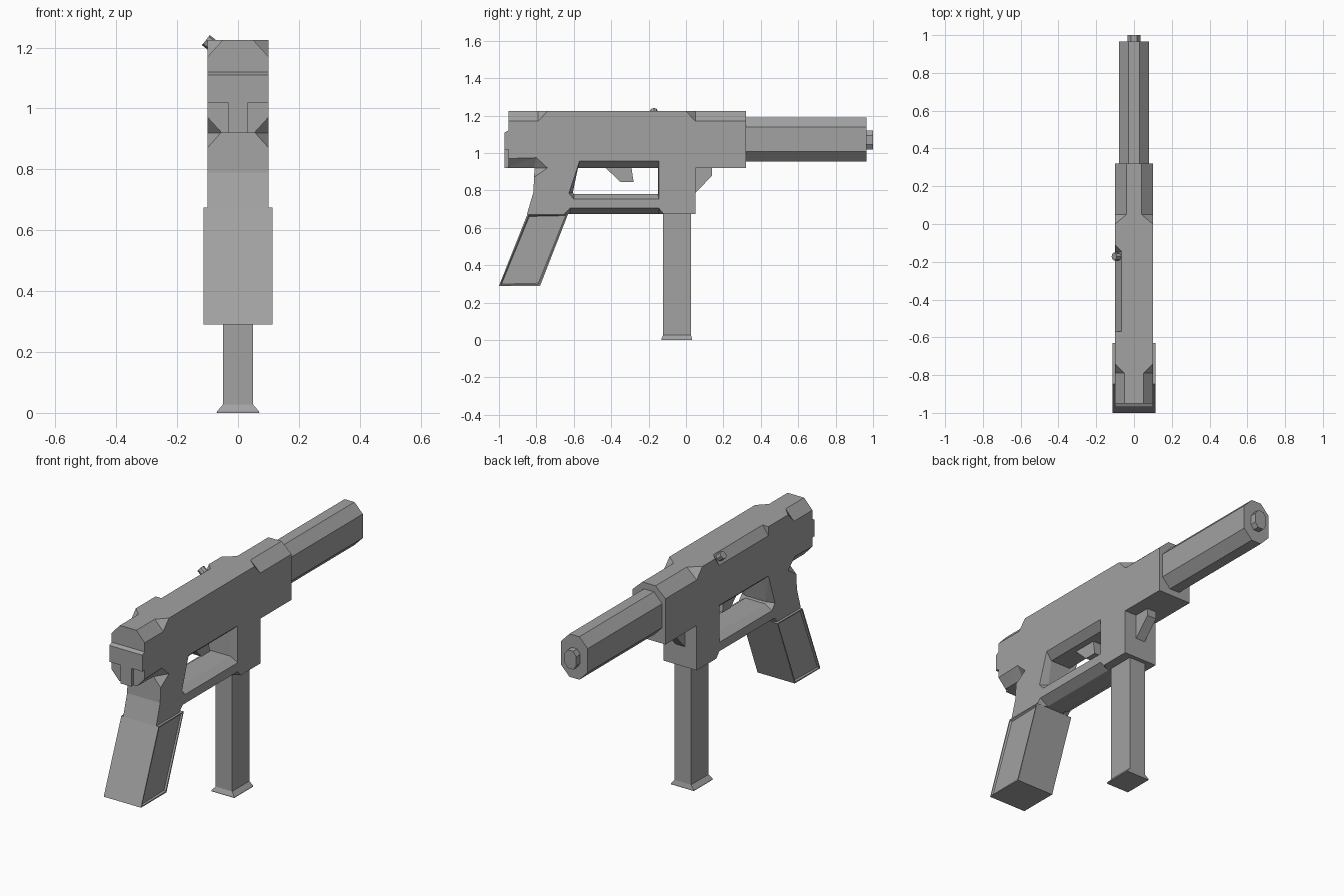
import bpy, bmesh, math
from mathutils import Vector

if "Cube" in bpy.data.objects:
    bpy.data.objects.remove(bpy.data.objects["Cube"])

metal = bpy.data.materials.new("dark_grey")
metal.diffuse_color = (.36, .36, .36, 1)
metal.use_nodes = True
metal.node_tree.nodes["Principled BSDF"].inputs["Base Color"].default_value = metal.diffuse_color


def make(name, bm):
    bmesh.ops.recalc_face_normals(bm, faces=bm.faces)
    me = bpy.data.meshes.new(name)
    bm.to_mesh(me)
    bm.free()
    me.materials.append(metal)
    ob = bpy.data.objects.new(name, me)
    bpy.context.collection.objects.link(ob)
    return ob


def loft(sections):
    """Closed solid through rings of 3D points."""
    bm = bmesh.new()
    rings = [[bm.verts.new(p) for p in s] for s in sections]
    n = len(rings[0])
    for a, b in zip(rings, rings[1:]):
        for i in range(n):
            j = (i + 1) % n
            bm.faces.new((a[i], a[j], b[j], b[i]))
    bm.faces.new(rings[0])
    bm.faces.new(rings[-1])
    return bm


def side_profile(pts, w):
    return loft([[(x, y, z) for y, z in pts] for x in (-w, w)])


def hull(pts):
    bm = bmesh.new()
    for p in pts:
        bm.verts.new(p)
    out = bmesh.ops.convex_hull(bm, input=bm.verts)
    junk = [g for g in out["geom_interior"] if isinstance(g, bmesh.types.BMVert)]
    bmesh.ops.delete(bm, geom=junk, context="VERTS")
    return make("cutter", bm)


def cut(ob, cutter):
    cutter.hide_render = True
    m = ob.modifiers.new("cut", "BOOLEAN")
    m.operation, m.solver, m.object = "DIFFERENCE", "EXACT", cutter
    bpy.context.view_layer.objects.active = ob
    bpy.ops.object.modifier_apply(modifier=m.name)
    bpy.data.objects.remove(cutter)


def chamfer(ob, cx, cz, dx, dz, ends):
    """Chamfer a lengthwise edge; each end is (y, ramp tip y or None)."""
    pts = []
    for y, tip in ends:
        p, q = Vector((cx - dx, y, cz)), Vector((cx, y, cz - dz))
        pts += [p + 0.3 * (p - q), q + 0.3 * (q - p)]
        if tip is None:
            pts.append(Vector((cx + dx, y, cz + dz)))
        else:
            t = Vector((cx, tip, cz))
            pts.append(t + 0.3 * (2 * t - p - q))
    cut(ob, hull(pts))


def octagon(name, hx, z0, z1, cx, cz, y0, y1):
    mid, hz = (z0 + z1) / 2, (z1 - z0) / 2
    ring = [(hx, -hz + cz), (hx, hz - cz), (hx - cx, hz), (-hx + cx, hz),
            (-hx, hz - cz), (-hx, -hz + cz), (-hx + cx, -hz), (hx - cx, -hz)]
    return make(name, loft([[(x, y, mid + z) for x, z in ring] for y in (y0, y1)]))


# Receiver with grip neck, trigger guard and magazine well
body = make("receiver", side_profile(
    [(-.95, .92), (-.81, .92), (-.816, .79), (-.85, .675), (.05, .675),
     (.05, .92), (.32, .92), (.32, 1.225), (-.95, 1.225)], .1))

# Trigger opening with sloping edges
outer = [(-.57, .957), (-.145, .957), (-.145, .753), (-.60, .753), (-.627, .785)]
inner = [(-.58, .92), (-.15, .92), (-.15, .78), (-.60, .78), (-.605, .79)]
cut(body, make("cutter", loft([[(x, y, z) for y, z in pr] for x, pr in
    ((-.101, outer), (-.06, inner), (.06, inner), (.101, outer))])))

# Chamfered corners on both sides
for s in (-1, 1):
    chamfer(body, s * .1, 1.225, s * .06, .055, [(.05, 0), (.36, None)])
    chamfer(body, s * .1, 1.225, s * .05, .055, [(-.79, -.74), (-.99, None)])
    chamfer(body, s * .1, .675, s * .05, -.03, [(-.62, -.65), (-.145, -.12)])
    # Lower rear corner, running into the neck
    cut(body, hull([(s * x, y, z) for x, y, z in (
        (.055, -.812, .92), (.1, -.80, .975), (.1, -.74, .92), (.1, -.814, .87),
        (.13, -.80, .975), (.13, -.74, .92), (.13, -.814, .87),
        (.05, -.99, .915), (.105, -.99, .975), (.13, -.99, .90))]))
# Handle slot on the left edge
chamfer(body, -.1, 1.225, -.035, .05, [(-.57, None), (-.145, -.11)])

# T-shaped rear plate
make("rear_plate", side_profile([(-.94, 1.02), (-.97, 1.02), (-.97, 1.11),
                                 (-.95, 1.12), (-.94, 1.12)], .1))
make("rear_plate_stem", side_profile([(-.94, .92), (-.97, .92), (-.97, 1.02), (-.94, 1.02)], .033))

# Barrel shroud and muzzle
octagon("barrel_shroud", .08, .955, 1.19, .05, .052, .30, .965)
octagon("muzzle", .035, 1.02, 1.12, .018, .025, .95, 1.0)

# Grip with recessed side panels
bm = side_profile([(-.847, .675), (-.63, .675), (-.78, .29), (-1.0, .29)], .113)
bmesh.ops.recalc_face_normals(bm, faces=bm.faces)
sides = [f for f in bm.faces if abs(f.normal.x) > .9]
bmesh.ops.inset_individual(bm, faces=sides, thickness=.009, depth=0)
bmesh.ops.inset_individual(bm, faces=sides, thickness=.008, depth=-.008)
make("grip", bm)


# Magazine with flared foot
def rect(hx, y0, y1, z):
    return [(-hx, y0, z), (hx, y0, z), (hx, y1, z), (-hx, y1, z)]


make("magazine", loft([rect(.07, -.132, .032, 0), rect(.068, -.132, .032, .006),
                       rect(.05, -.122, .027, .027), rect(.05, -.122, .027, .69)]))

# Trigger and front rib
make("trigger", side_profile([(-.44, .93), (-.35, .845), (-.28, .845), (-.293, .93)], .025))
make("front_rib", side_profile([(.04, .93), (.14, .93), (.14, .88), (.04, .775)], .028))

# Cocking handle on the left slot
bpy.ops.mesh.primitive_cylinder_add(vertices=8, radius=.021, depth=.06,
    location=(-.082, -.172, 1.206), rotation=(0, -math.radians(52), 0))
bpy.context.object.name = "cocking_handle"
bpy.context.object.data.materials.append(metal)
